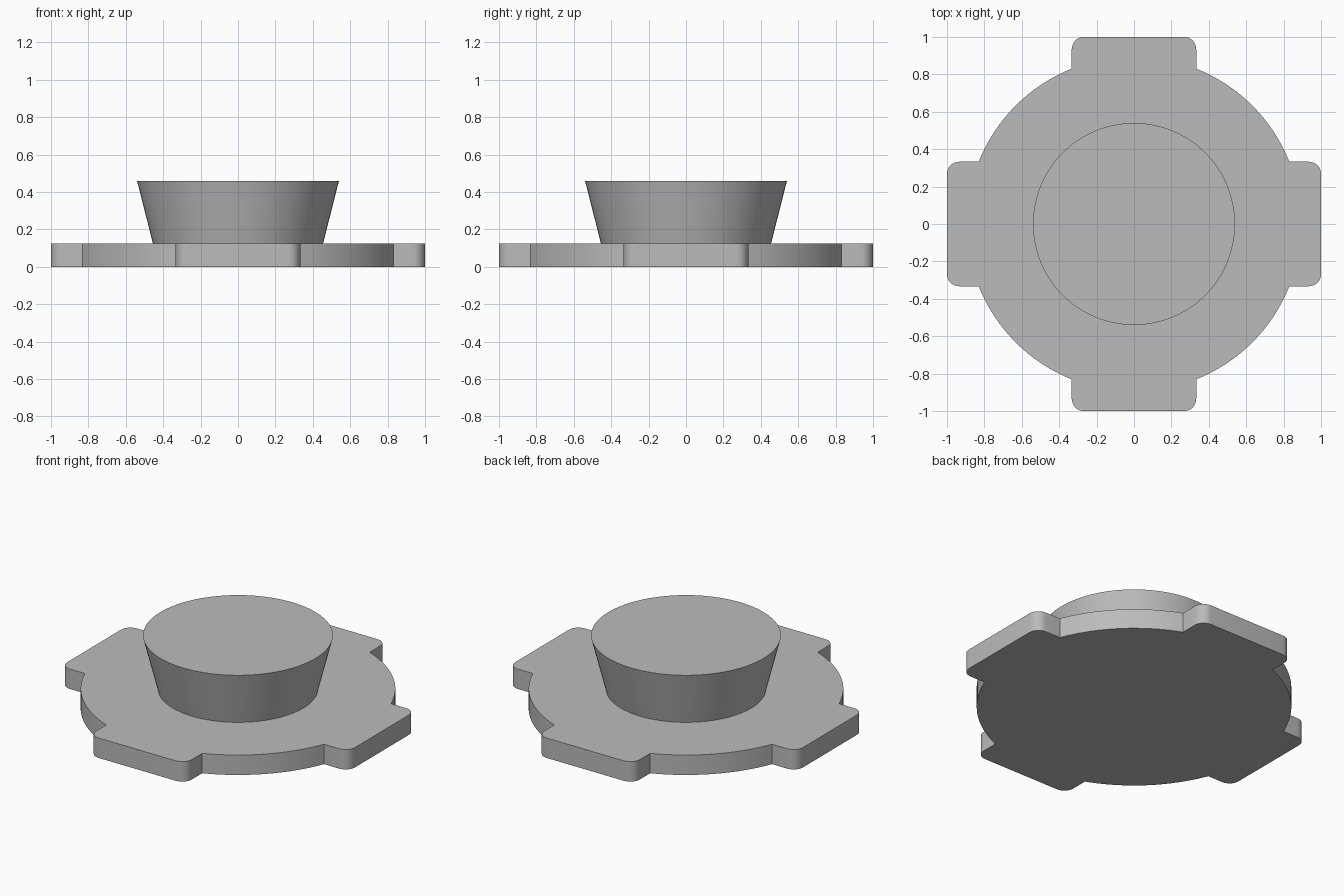
import bpy, bmesh
from math import sin, cos, pi, atan2, sqrt, radians

cube = bpy.data.objects.get("Cube")
if cube:
    bpy.data.objects.remove(cube, do_unlink=True)

DISC_R, TAB_HALF, CORNER = 0.895, 0.333, 0.065
PLATE_TOP, KNOB_TOP = 0.125, 0.46

grey = bpy.data.materials.new("plain grey")
grey.use_nodes = True
colour = (0.5, 0.5, 0.5, 1)
grey.diffuse_color = colour
grey.node_tree.nodes["Principled BSDF"].inputs["Base Color"].default_value = colour


def arc(cx, cy, r, start, end, steps):
    angles = [start + (end - start) * i / steps for i in range(steps + 1)]
    return [(cx + r * cos(a), cy + r * sin(a)) for a in angles]


def loft(name, lower, upper, z0, z1):
    """Solid between two matching outlines, capped at both ends."""
    bm = bmesh.new()
    low = [bm.verts.new((x, y, z0)) for x, y in lower]
    high = [bm.verts.new((x, y, z1)) for x, y in upper]
    bm.faces.new(low[::-1])
    bm.faces.new(high)
    n = len(low)
    for i in range(n):
        j = (i + 1) % n
        bm.faces.new((low[i], low[j], high[j], high[i]))
    mesh = bpy.data.meshes.new(name)
    bm.to_mesh(mesh)
    bm.free()
    mesh.materials.append(grey)
    obj = bpy.data.objects.new(name, mesh)
    bpy.context.collection.objects.link(obj)
    bpy.ops.object.select_all(action="DESELECT")
    obj.select_set(True)
    bpy.context.view_layer.objects.active = obj
    bpy.ops.object.shade_smooth_by_angle(angle=radians(30))
    return obj


# Base plate: one rounded tab and one disc arc, repeated around four sides
tab_root = atan2(TAB_HALF, sqrt(DISC_R ** 2 - TAB_HALF ** 2))
inner = TAB_HALF - CORNER
quarter = arc(1 - CORNER, -inner, CORNER, -pi / 2, 0, 8)
quarter += arc(1 - CORNER, inner, CORNER, 0, pi / 2, 8)
quarter += arc(0, 0, DISC_R, tab_root, pi / 2 - tab_root, 16)
outline = []
for c, s in ((1, 0), (0, 1), (-1, 0), (0, -1)):
    outline += [(c * x - s * y, s * x + c * y) for x, y in quarter]
loft("base_plate", outline, outline, 0, PLATE_TOP)

# Knob: flares outwards towards its flat top
foot = arc(0, 0, 0.455, 0, 2 * pi, 96)[:-1]
rim = arc(0, 0, 0.54, 0, 2 * pi, 96)[:-1]
loft("flared_knob", foot, rim, PLATE_TOP, KNOB_TOP)
